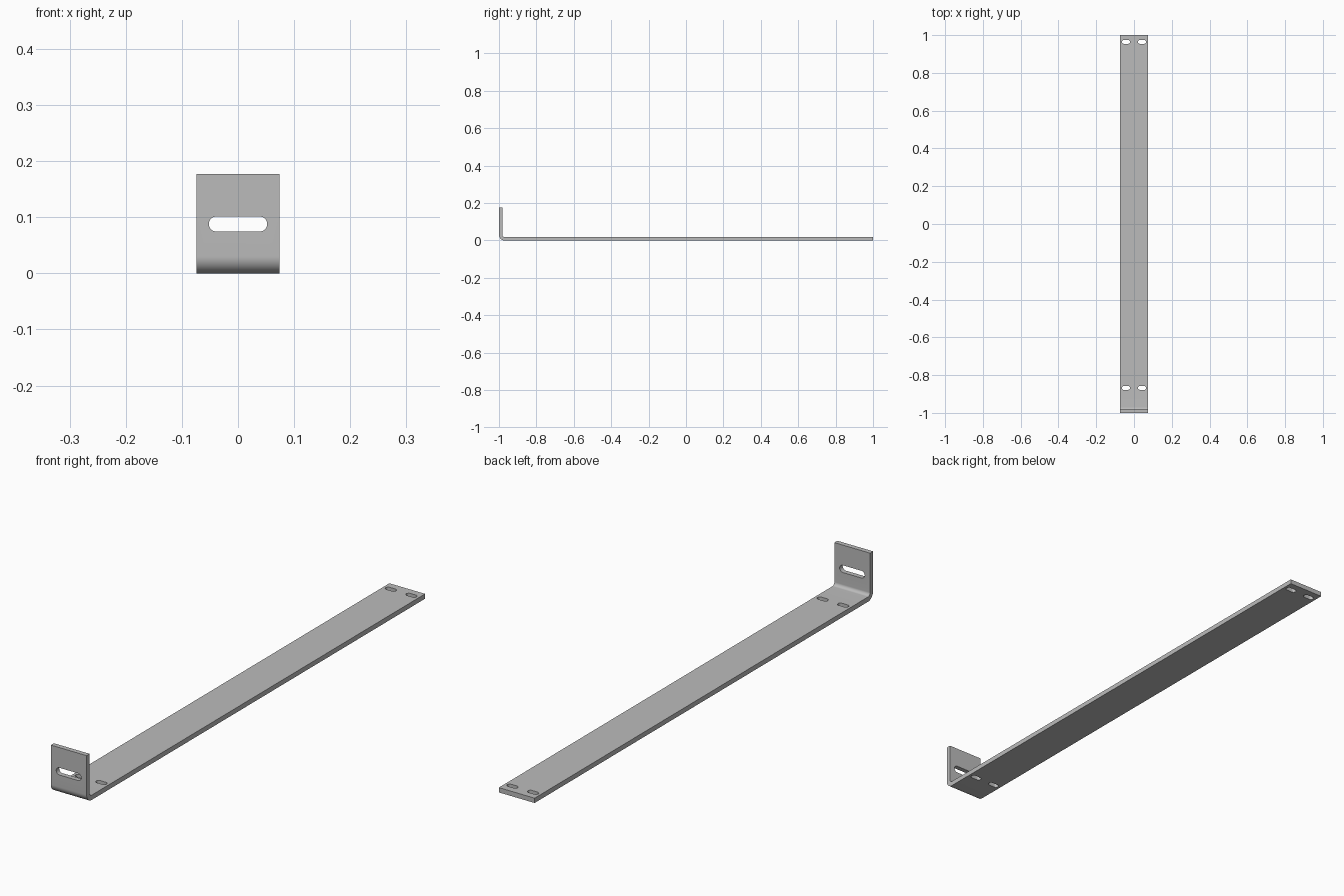
import bpy, bmesh, math
from mathutils import Matrix, Vector

if "Cube" in bpy.data.objects:
    bpy.data.objects.remove(bpy.data.objects["Cube"], do_unlink=True)

HALF_W, HEIGHT, THICK, BEND = 0.074, 0.177, 0.018, 0.03

steel = bpy.data.materials.new("grey steel")
steel.use_nodes = True
steel.diffuse_color = (0.5, 0.5, 0.5, 1)
steel.node_tree.nodes["Principled BSDF"].inputs["Base Color"].default_value = (0.5, 0.5, 0.5, 1)


def prism(name, points, depth):
    """Extrude a closed outline along the depth vector."""
    bm = bmesh.new()
    face = bm.faces.new([bm.verts.new(p) for p in points])
    ext = bmesh.ops.extrude_face_region(bm, geom=[face])
    moved = [v for v in ext["geom"] if isinstance(v, bmesh.types.BMVert)]
    bmesh.ops.translate(bm, verts=moved, vec=depth)
    bmesh.ops.recalc_face_normals(bm, faces=bm.faces)
    mesh = bpy.data.meshes.new(name)
    bm.to_mesh(mesh)
    bm.free()
    mesh.materials.append(steel)
    obj = bpy.data.objects.new(name, mesh)
    bpy.context.collection.objects.link(obj)
    return obj


def bend_arc(radius, steps=12):
    """Quarter arc from the upright down to the flat strip."""
    return [(-HALF_W, -1 + BEND - radius * math.cos(a), BEND - radius * math.sin(a))
            for a in (math.pi / 2 * i / steps for i in range(steps + 1))]


def slot_cutter(name, centre, length, width, upright=False):
    """Round-ended slot, cutting along z or, when upright, along y."""
    r, pts = width / 2, []
    for side in (1, -1):
        for i in range(13):
            a = math.pi * (i / 12 - 0.5)
            pts.append(Vector((side * (length / 2 - r + r * math.cos(a)), side * r * math.sin(a), -0.05)))
    turn = Matrix.Rotation(math.pi / 2, 3, 'X') if upright else Matrix.Identity(3)
    cutter = prism(name, [turn @ p + Vector(centre) for p in pts], turn @ Vector((0, 0, 0.1)))
    cutter.hide_render = True
    return cutter


# Bent strip: side outline extruded across the width
outline = [(-HALF_W, -1, HEIGHT)] + bend_arc(BEND)
outline += [(-HALF_W, 1, 0), (-HALF_W, 1, THICK)]
outline += bend_arc(BEND - THICK)[::-1] + [(-HALF_W, -1 + THICK, HEIGHT)]
bracket = prism("bent_strap_bracket", outline, (2 * HALF_W, 0, 0))

# Slots: one wide in the upright, a pair near each end of the strip
cutters = [slot_cutter("upright_slot_cutter", (0, -1 + THICK / 2, 0.088), 0.104, 0.027, True)]
for y in (-0.868, 0.964):
    for x in (-0.0425, 0.0425):
        cutters.append(slot_cutter("strip_slot_cutter", (x, y, THICK / 2), 0.043, 0.02))

bpy.ops.object.select_all(action='DESELECT')
bracket.select_set(True)
bpy.context.view_layer.objects.active = bracket
for cutter in cutters:
    mod = bracket.modifiers.new("slot", 'BOOLEAN')
    mod.operation, mod.solver, mod.object = 'DIFFERENCE', 'EXACT', cutter
    bpy.ops.object.modifier_apply(modifier=mod.name)
for cutter in cutters:
    bpy.data.objects.remove(cutter, do_unlink=True)

bpy.ops.object.shade_smooth_by_angle(angle=math.radians(30))
